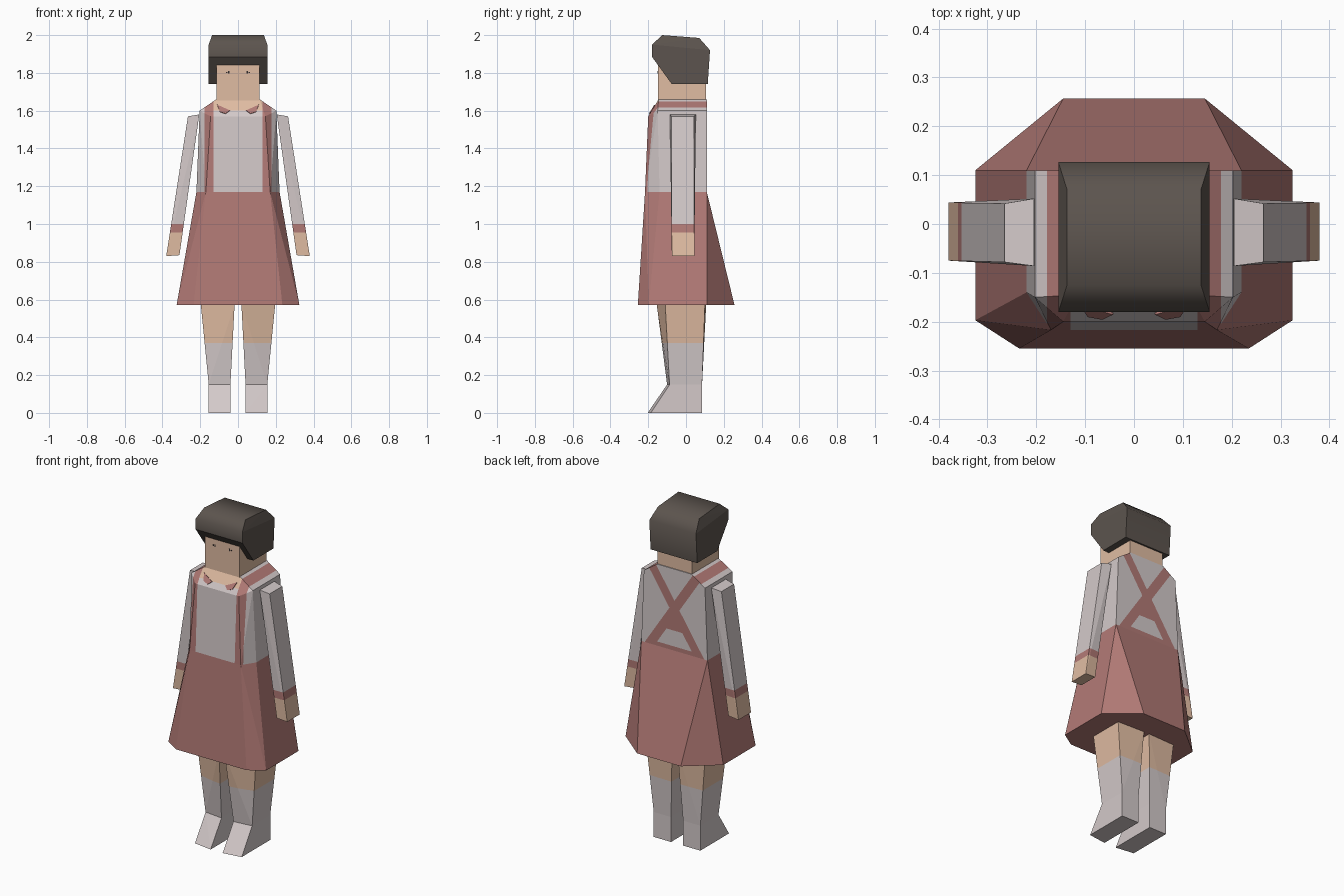
import bpy, bmesh
from mathutils import Vector

cube = bpy.data.objects.get("Cube")
if cube:
    bpy.data.objects.remove(cube)


def srgb(*c):
    return [((v / 255 + 0.055) / 1.055) ** 2.4 for v in c] + [1]


COLOURS = {
    "skin": srgb(224, 188, 162),
    "rose_cloth": srgb(178, 122, 118),
    "white_cloth": srgb(211, 201, 201),
    "dark_hair": srgb(92, 84, 78),
    "eye_dark": srgb(50, 44, 44),
}
MATS = {}
for mat_name, colour in COLOURS.items():
    m = bpy.data.materials.new(mat_name)
    m.use_nodes = True
    m.diffuse_color = colour
    m.node_tree.nodes["Principled BSDF"].inputs["Base Color"].default_value = colour
    MATS[mat_name] = m


def both(points):
    """Points on both sides of the middle."""
    return [(s * x, y, z) for x, y, z in points for s in (1, -1)]


def hull(name, points, colours, rule=None, cuts=(), side=1, smooth=None):
    """Convex flat-faced part, cut by planes, faces coloured by a rule."""
    bm = bmesh.new()
    for x, y, z in points:
        bm.verts.new((side * x, y, z))
    res = bmesh.ops.convex_hull(bm, input=bm.verts[:])
    inner = [v for v in res["geom_interior"] if isinstance(v, bmesh.types.BMVert)]
    bmesh.ops.delete(bm, geom=inner, context="VERTS")
    bmesh.ops.dissolve_limit(bm, angle_limit=0.02, verts=bm.verts[:], edges=bm.edges[:])
    for co, no in cuts:
        bmesh.ops.bisect_plane(bm, geom=bm.verts[:] + bm.edges[:] + bm.faces[:],
                               dist=1e-5, plane_co=co, plane_no=no)
    bmesh.ops.recalc_face_normals(bm, faces=bm.faces[:])
    for f in bm.faces:
        if rule:
            f.material_index = colours.index(rule(f.calc_center_median(), f.normal))
        f.smooth = bool(smooth and smooth(f.normal))
    me = bpy.data.meshes.new(name)
    bm.to_mesh(me)
    bm.free()
    for c in colours:
        me.materials.append(MATS[c])
    ob = bpy.data.objects.new(name, me)
    bpy.context.collection.objects.link(ob)
    return ob


def level(z):
    return ((0, 0, z), (0, 0, 1))


# Skirt
WAIST = [(0.22, 0.11, 1.17), (0.22, -0.14, 1.17), (0.17, -0.217, 1.17)]
HEM = [(0.145, 0.257, 0.57), (0.325, 0.11, 0.57), (0.325, -0.197, 0.57), (0.235, -0.255, 0.57)]
hull("skirt", both(WAIST + HEM), ["rose_cloth"])

# Bodice with front straps, crossed back straps and open neckline
STRAP_IN, STRAP_OUT, CROSS_Z, LEAN, HALF = 0.13, 0.178, 1.42, 0.66, 0.033


def bodice_colour(c, n):
    x = abs(c.x)
    if n.y > 0.7:
        on_strap = abs(x - abs(c.z - CROSS_Z) * LEAN) < HALF
        middle = x < (CROSS_Z - c.z) * LEAN and (c.z > 1.29 or c.z < 1.195)
        return "rose_cloth" if on_strap or middle else "white_cloth"
    if STRAP_IN < x < STRAP_OUT:
        return "rose_cloth"
    if n.y < -0.3 and c.z > 1.602 and x < STRAP_IN:
        return "skin"
    return "white_cloth"


cuts = [level(1.602), level(1.29), level(1.195)]
for s in (1, -1):
    cuts += [((s * x, 0, 0), (1, 0, 0)) for x in (STRAP_IN, STRAP_OUT)]
    cuts += [((w, 0, CROSS_Z), (1, 0, s * LEAN)) for w in (HALF, -HALF)]
TOP = [(0.203, 0.11, 1.6), (0.203, -0.15, 1.6), (0.145, -0.2, 1.57),
       (0.115, 0.11, 1.66), (0.115, -0.145, 1.66)]
hull("bodice", both(WAIST + TOP), ["white_cloth", "rose_cloth", "skin"], bodice_colour, cuts)

# Head and hair
hull("head", both([(0.115, y, z) for y in (-0.148, 0.105) for z in (1.655, 1.9)]), ["skin"])
HAIR = [(0.155, -0.18, 1.95), (0.137, -0.125, 2.0), (0.137, 0.07, 1.985), (0.155, 0.127, 1.92),
        (0.155, 0.115, 1.74), (0.155, -0.075, 1.74), (0.155, -0.18, 1.885)]
hull("hair", both(HAIR), ["dark_hair"],
     smooth=lambda n: n.z > -0.2 and abs(n.x) < 0.5)


def limb_colour(*bands):
    """Colour by height: (upper limit, colour) from the bottom up."""
    return lambda c, n: next(col for top, col in bands if c.z < top)


for side, label in ((1, "left"), (-1, "right")):
    # Collar tips lying on the sloped neckline
    outline = [(0.11, 1.63), (0.095, 1.592), (0.065, 1.583), (0.043, 1.6), (0.075, 1.612)]
    slope = [(x, -0.2 + (z - 1.57) * 0.611, z) for x, z in outline]
    hull(label + "_collar", slope + [(x, y - 0.004, z + 0.002) for x, y, z in slope],
         ["rose_cloth"], side=side)

    # Eyes as thin marks
    for part, x, w, h in (("eye", 0.049, 0.003, 0.007), ("eye_corner", 0.06, 0.004, 0.003)):
        hull(label + "_" + part, [(x + a * w, y, 1.803 + b * h) for a in (-1, 1)
                                  for b in (-1, 1) for y in (-0.147, -0.15)],
             ["eye_dark"], side=side)

    # Arm: sleeve, cuff and hand
    arm = [(0.205, -0.086, 1.58), (0.205, 0.052, 1.58), (0.265, -0.078, 1.57), (0.265, 0.042, 1.57),
           (0.31, -0.075, 0.835), (0.31, 0.04, 0.835), (0.38, -0.075, 0.83), (0.38, 0.044, 0.83)]
    hull(label + "_arm", arm, ["skin", "rose_cloth", "white_cloth"],
         limb_colour((0.955, "skin"), (1.0, "rose_cloth"), (2, "white_cloth")),
         [level(0.955), level(1.0)], side)

    # Leg with sock, and wedge shoe
    ankle = [(0.04, -0.1, 0.15), (0.155, -0.087, 0.15), (0.155, 0.085, 0.15), (0.04, 0.085, 0.15)]
    thigh = [(0.018, -0.155, 0.575), (0.197, -0.11, 0.575), (0.197, 0.1, 0.575), (0.018, 0.107, 0.575)]
    hull(label + "_leg", ankle + thigh, ["skin", "white_cloth"],
         limb_colour((0.37, "white_cloth"), (2, "skin")), [level(0.37)], side)
    sole = [(0.04, -0.203, 0), (0.155, -0.187, 0), (0.155, 0.085, 0), (0.04, 0.085, 0)]
    hull(label + "_shoe", ankle + sole, ["white_cloth"], side=side)
